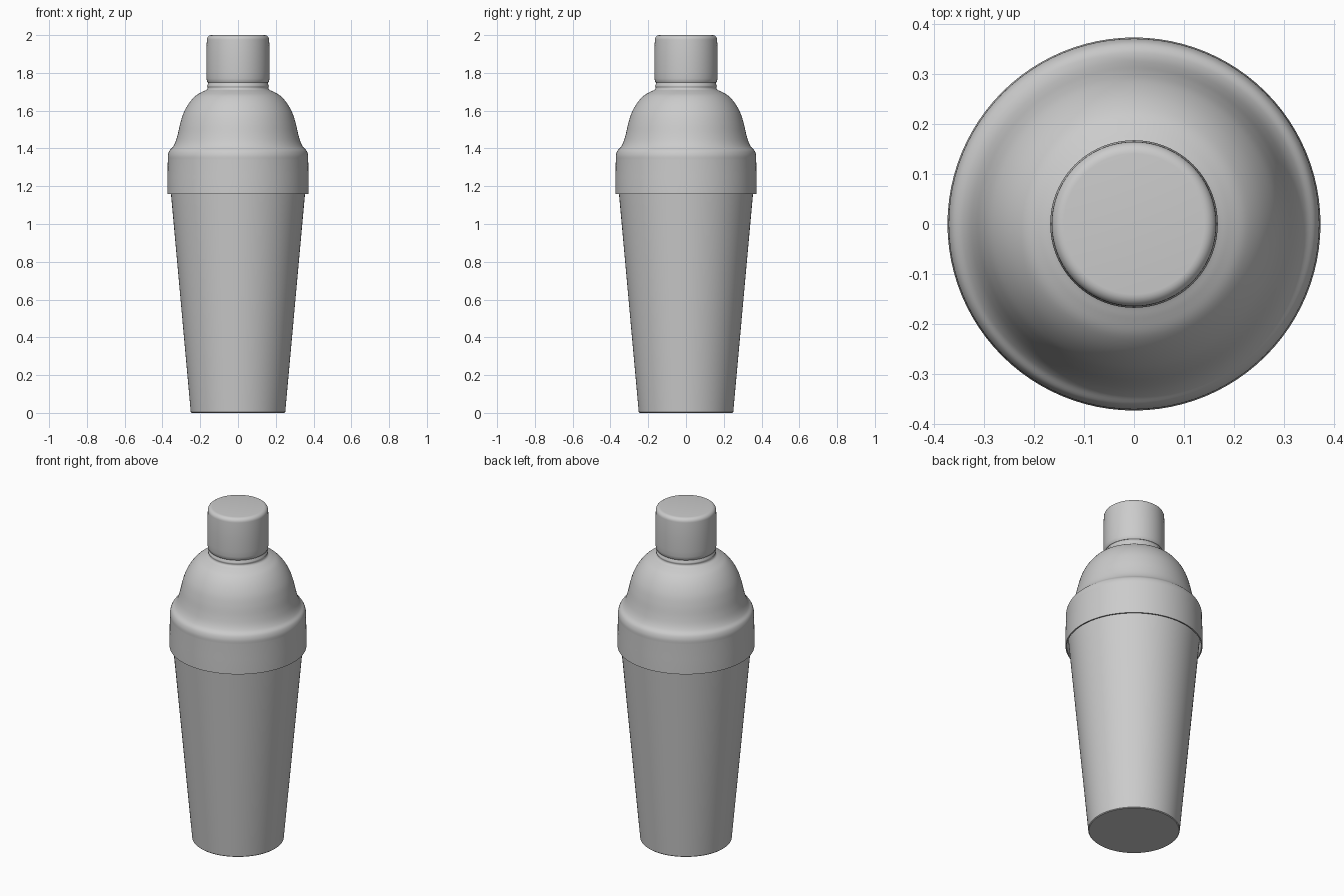
import bpy, bmesh, math

if "Cube" in bpy.data.objects:
    bpy.data.objects.remove(bpy.data.objects["Cube"])

SEGMENTS = 96


def lathe(name, profile, angle=35):
    """Spin an (radius, height) profile around z into a smooth object."""
    bm = bmesh.new()
    verts = [bm.verts.new((r, 0, z)) for r, z in profile]
    edges = [bm.edges.new(pair) for pair in zip(verts, verts[1:])]
    bmesh.ops.spin(bm, geom=verts + edges, cent=(0, 0, 0), axis=(0, 0, 1),
                   angle=math.tau, steps=SEGMENTS, use_duplicate=False)
    bmesh.ops.remove_doubles(bm, verts=bm.verts, dist=1e-5)
    bmesh.ops.recalc_face_normals(bm, faces=bm.faces)
    mesh = bpy.data.meshes.new(name)
    bm.to_mesh(mesh)
    bm.free()
    ob = bpy.data.objects.new(name, mesh)
    bpy.context.collection.objects.link(ob)
    bpy.ops.object.select_all(action='DESELECT')
    ob.select_set(True)
    bpy.context.view_layer.objects.active = ob
    bpy.ops.object.shade_smooth_by_angle(angle=math.radians(angle))
    return ob


def smooth_curve(points, steps=5):
    """Catmull-Rom interpolation through profile points."""
    pts = [points[0]] + points + [points[-1]]
    out = []
    for a, b, c, d in zip(pts, pts[1:], pts[2:], pts[3:]):
        for i in range(steps):
            t = i / steps
            out.append(tuple(0.5 * (2 * q + (r - p) * t
                                    + (2 * p - 5 * q + 4 * r - s) * t * t
                                    + (3 * q - p - 3 * r + s) * t ** 3)
                             for p, q, r, s in zip(a, b, c, d)))
    return out + [points[-1]]


# Tapered tumbler, its rim tucked inside the lid skirt
lathe("tumbler", [(0, 0), (0.246, 0), (0.25, 0.004), (0.355, 1.16),
                  (0.364, 1.26), (0, 1.26)])

# Domed lid: skirt, ogee shoulder, dome and neck with a small bead
shoulder = smooth_curve([(0.3715, 1.34), (0.371, 1.365), (0.363, 1.388),
                         (0.345, 1.408), (0.331, 1.435), (0.319, 1.475),
                         (0.305, 1.535), (0.287, 1.59), (0.259, 1.64),
                         (0.225, 1.678), (0.19, 1.699), (0.167, 1.71),
                         (0.161, 1.717)])
neck = [(0.160, 1.723), (0.163, 1.727), (0.163, 1.734), (0.159, 1.739),
        (0.157, 1.755), (0, 1.755)]
lathe("lid", [(0, 1.33), (0.365, 1.33), (0.367, 1.16), (0.374, 1.16),
              (0.374, 1.25)] + shoulder + neck, 50)

# Cap with rounded top and bottom edges
R = 0.024
top_edge = [(0.141 + R * math.cos(a), 2 - R + R * math.sin(a))
            for a in (i * math.pi / 12 for i in range(7))]
lathe("cap", [(0, 1.748), (0.160, 1.748), (0.164, 1.753), (0.1665, 1.77),
              (0.168, 1.80), (0.168, 1.88)] + top_edge + [(0, 2)], 50)
